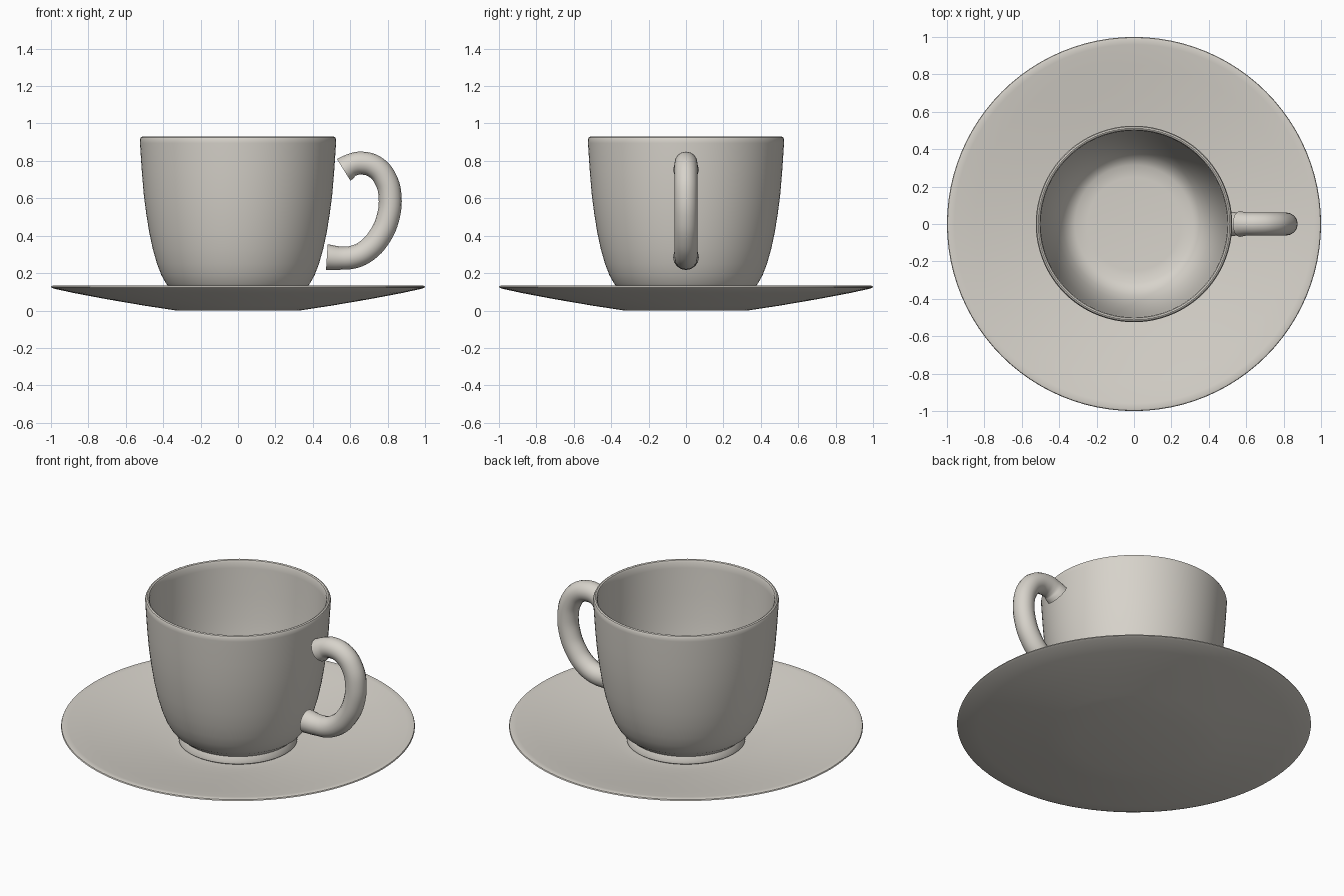
import bpy
import bmesh
import math
from mathutils import Vector

cube = bpy.data.objects.get("Cube")
if cube:
    bpy.data.objects.remove(cube, do_unlink=True)

# One glazed ceramic colour for everything
COLOUR = (0.68, 0.65, 0.595, 1)
ceramic = bpy.data.materials.new("warm grey ceramic")
ceramic.use_nodes = True
ceramic.diffuse_color = COLOUR
ceramic.node_tree.nodes["Principled BSDF"].inputs["Base Color"].default_value = COLOUR


def smooth(obj, degrees):
    bpy.ops.object.select_all(action="DESELECT")
    obj.select_set(True)
    bpy.context.view_layer.objects.active = obj
    bpy.ops.object.shade_smooth_by_angle(angle=math.radians(degrees))


def lathe(name, profile, degrees=35, steps=96):
    """Spin a closed (radius, height) profile around the z axis."""
    bm = bmesh.new()
    verts = [bm.verts.new((r, 0, z)) for r, z in profile]
    edges = [bm.edges.new(pair) for pair in zip(verts, verts[1:])]
    bmesh.ops.spin(bm, geom=verts + edges, cent=(0, 0, 0), axis=(0, 0, 1),
                   angle=math.tau, steps=steps, use_duplicate=False)
    bmesh.ops.remove_doubles(bm, verts=bm.verts, dist=0.0005)
    bmesh.ops.recalc_face_normals(bm, faces=bm.faces)
    mesh = bpy.data.meshes.new(name)
    bm.to_mesh(mesh)
    bm.free()
    mesh.materials.append(ceramic)
    obj = bpy.data.objects.new(name, mesh)
    bpy.context.collection.objects.link(obj)
    smooth(obj, degrees)
    return obj


# Saucer: flat base, wide shallow flare, thin rounded rim
lathe("saucer", [
    (0, 0), (0.33, 0), (0.5, 0.026), (0.7, 0.06), (0.88, 0.094), (0.985, 0.117),
    (1, 0.124), (0.997, 0.131), (0.985, 0.134), (0.96, 0.131),
    (0.85, 0.112), (0.7, 0.086), (0.5, 0.055), (0.4, 0.042), (0.34, 0.037), (0, 0.037),
])

# Cup: foot ring, swelling body, rounded lip, hollow inside
lathe("cup", [
    (0, 0.04), (0.325, 0.038), (0.335, 0.045), (0.334, 0.06), (0.322, 0.085),
    (0.335, 0.098), (0.365, 0.12), (0.385, 0.145), (0.41, 0.19), (0.433, 0.25),
    (0.456, 0.33), (0.475, 0.42), (0.491, 0.52), (0.504, 0.62), (0.514, 0.74),
    (0.52, 0.83), (0.524, 0.895), (0.525, 0.915), (0.52, 0.926), (0.512, 0.93),
    (0.504, 0.926), (0.499, 0.915), (0.497, 0.88), (0.488, 0.72), (0.476, 0.58),
    (0.46, 0.45), (0.438, 0.34), (0.41, 0.25), (0.38, 0.19), (0.35, 0.155),
    (0.315, 0.135), (0.25, 0.13), (0, 0.128),
])

# Handle: round tube along an ear-shaped path, slightly flared at both ends
path = [(0.565, 0.752), (0.605, 0.777), (0.66, 0.788), (0.735, 0.766), (0.79, 0.7),
        (0.813, 0.61), (0.8, 0.49), (0.757, 0.395), (0.695, 0.325), (0.625, 0.288),
        (0.555, 0.28), (0.475, 0.285)]
curve = bpy.data.curves.new("handle", "CURVE")
curve.dimensions = "3D"
curve.bevel_depth = 0.0615
curve.bevel_resolution = 6
curve.resolution_u = 5
curve.use_fill_caps = True
spline = curve.splines.new("BEZIER")
spline.bezier_points.add(len(path) - 1)
for point, (x, z) in zip(spline.bezier_points, path):
    point.co = Vector((x, 0, z))
    point.handle_left_type = point.handle_right_type = "AUTO"
spline.bezier_points[0].radius = spline.bezier_points[-1].radius = 1.12
curve.materials.append(ceramic)
handle = bpy.data.objects.new("handle", curve)
bpy.context.collection.objects.link(handle)
bpy.ops.object.select_all(action="DESELECT")
handle.select_set(True)
bpy.context.view_layer.objects.active = handle
bpy.ops.object.convert(target="MESH")
handle = bpy.context.view_layer.objects.active
bm = bmesh.new()
bm.from_mesh(handle.data)
bmesh.ops.remove_doubles(bm, verts=bm.verts, dist=0.0005)
bmesh.ops.recalc_face_normals(bm, faces=bm.faces)
bm.to_mesh(handle.data)
bm.free()
smooth(handle, 40)
